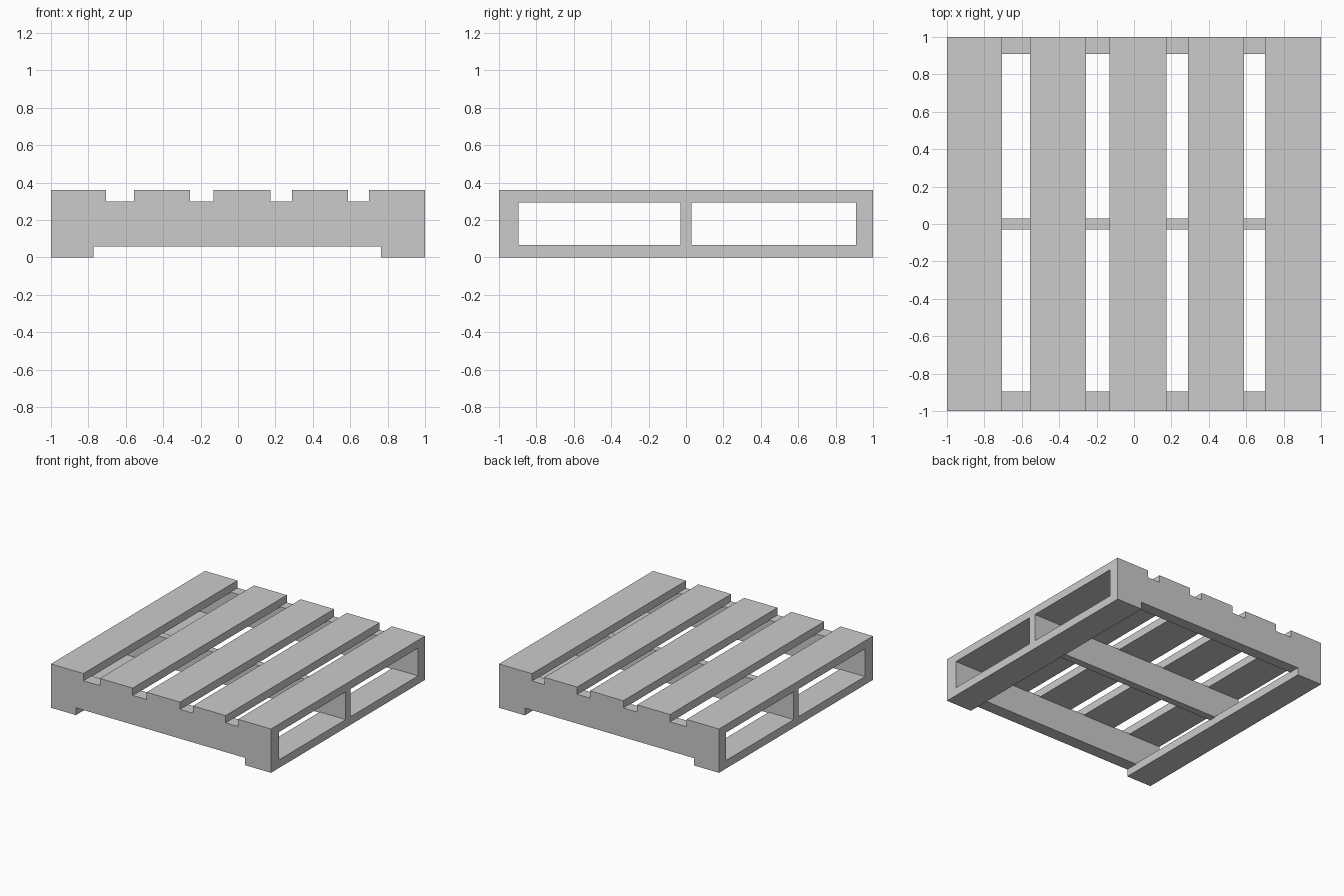
import bpy

if "Cube" in bpy.data.objects:
    bpy.data.objects.remove(bpy.data.objects["Cube"])


def box(name, x, y, z):
    """Box spanning the given (min, max) ranges."""
    bpy.ops.mesh.primitive_cube_add(size=1)
    ob = bpy.context.object
    ob.name = name
    ob.location = [(a + b) / 2 for a, b in (x, y, z)]
    ob.scale = [b - a for a, b in (x, y, z)]
    bpy.ops.object.transform_apply(location=False, rotation=False, scale=True)
    return ob


FULL = (-1, 1)

# Deck boards running front to back
deck_spans = [(-1, -0.705), (-0.555, -0.257), (-0.13, 0.173), (0.29, 0.588), (0.70, 1)]
for i, span in enumerate(deck_spans, 1):
    box(f"deck_board_{i}", span, FULL, (0.295, 0.36))

# Stringers running side to side
for name, span in (("front", (-1, -0.895)), ("middle", (-0.03, 0.03)), ("back", (0.91, 1))):
    box(f"{name}_stringer", FULL, span, (0.06, 0.30))

# Bottom runner boards along both sides
for name, span in (("left", (-1, -0.773)), ("right", (0.765, 1))):
    box(f"{name}_bottom_board", span, FULL, (0, 0.067))
